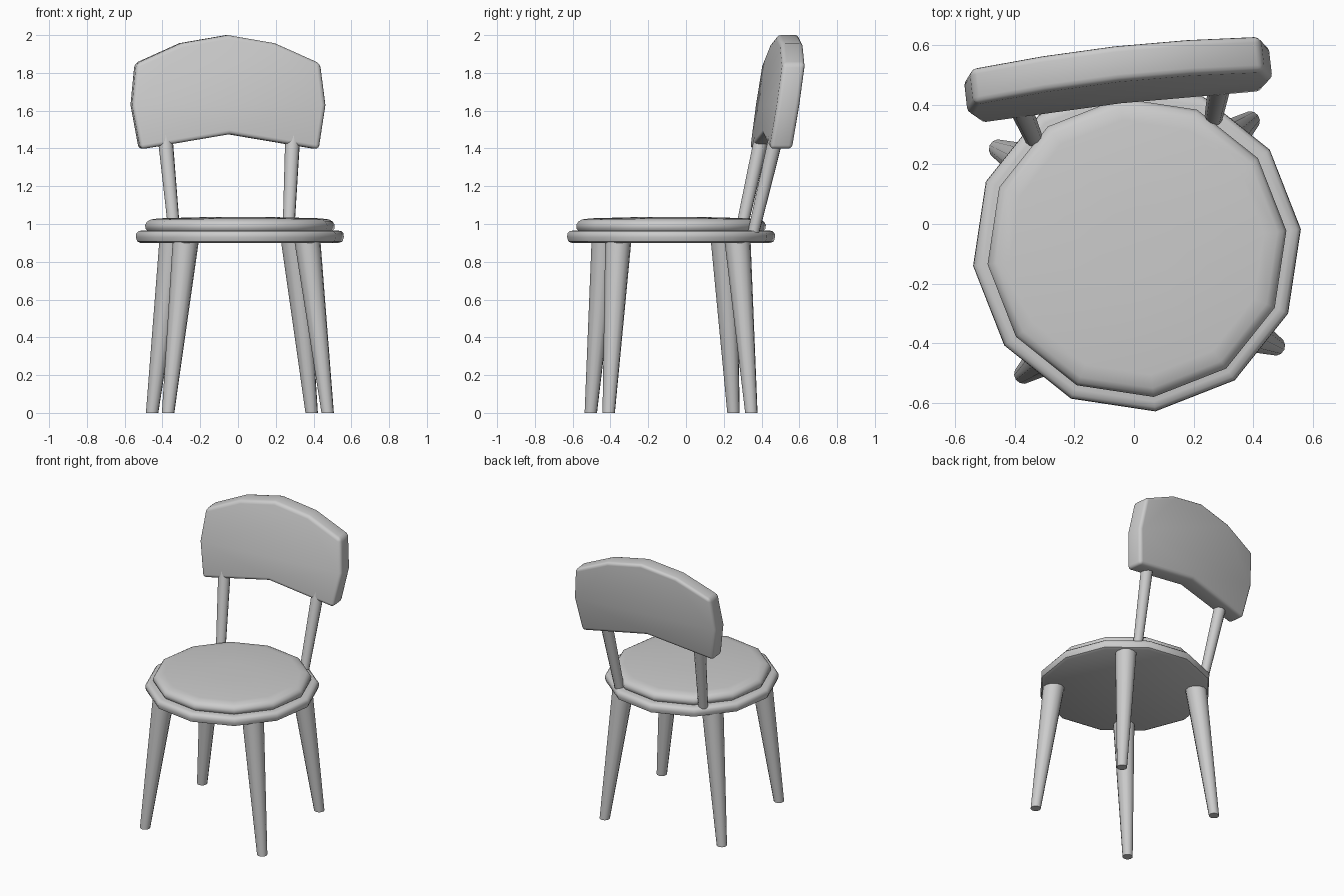
import bpy, bmesh, math
from mathutils import Vector, Matrix

cube = bpy.data.objects.get("Cube")
if cube:
    bpy.data.objects.remove(cube, do_unlink=True)

# One plain grey for the whole chair
grey = bpy.data.materials.new("plain grey")
grey.use_nodes = True
colour = (0.6, 0.6, 0.6, 1)
grey.diffuse_color = colour
grey.node_tree.nodes["Principled BSDF"].inputs["Base Color"].default_value = colour

# The chair stands slightly turned about its seat centre
PLACE = Matrix.Translation((0.01, -0.079, 0)) @ Matrix.Rotation(math.radians(6.4), 4, "Z")


def finish(name, bm, bevel=0, segments=3, angle=40):
    bmesh.ops.recalc_face_normals(bm, faces=bm.faces)
    mesh = bpy.data.meshes.new(name)
    bm.to_mesh(mesh)
    bm.free()
    mesh.materials.append(grey)
    obj = bpy.data.objects.new(name, mesh)
    bpy.context.collection.objects.link(obj)
    obj.matrix_world = PLACE
    bpy.ops.object.select_all(action="DESELECT")
    obj.select_set(True)
    bpy.context.view_layer.objects.active = obj
    if bevel:
        mod = obj.modifiers.new("rounded edges", "BEVEL")
        mod.width = bevel
        mod.segments = segments
        mod.limit_method = "ANGLE"
        mod.angle_limit = math.radians(35)
        bpy.ops.object.modifier_apply(modifier=mod.name)
    bpy.ops.object.shade_smooth_by_angle(angle=math.radians(angle))
    return obj


def lathe(name, profile, sides=12):
    bm = bmesh.new()
    verts = [bm.verts.new((r, 0, z)) for r, z in profile]
    edges = [bm.edges.new(pair) for pair in zip(verts, verts[1:])]
    bmesh.ops.spin(bm, geom=verts + edges, cent=(0, 0, 0), axis=(0, 0, 1),
                   angle=math.tau, steps=sides)
    bmesh.ops.remove_doubles(bm, verts=bm.verts, dist=0.0005)
    finish(name, bm)


def rod(name, start, end, r_start, r_end, sides=12):
    # Tapered round bar whose ends are cut level
    bm = bmesh.new()
    rings = []
    for centre, r in ((start, r_start), (end, r_end)):
        rings.append([bm.verts.new(Vector(centre) + Vector((
            r * math.cos(i * math.tau / sides), r * math.sin(i * math.tau / sides), 0)))
            for i in range(sides)])
    low, high = rings
    for i in range(sides):
        j = (i + 1) % sides
        bm.faces.new((low[i], low[j], high[j], high[i]))
    bm.faces.new(low)
    bm.faces.new(high)
    finish(name, bm)


# Seat: wide base with a slightly smaller domed cushion
lathe("seat_base", [(0, 0.9), (0.53, 0.9), (0.547, 0.908), (0.554, 0.93),
                    (0.552, 0.95), (0.54, 0.962), (0.52, 0.966), (0, 0.966)])
lathe("seat_cushion", [(0, 0.96), (0.49, 0.96), (0.503, 0.975), (0.505, 0.995),
                       (0.495, 1.012), (0.475, 1.024), (0.43, 1.03),
                       (0.13, 1.038), (0, 1.038)])

# Splayed legs and back posts, mirrored left and right
for side, sx in (("left", 1), ("right", -1)):
    for end, sy in (("front", -1), ("back", 1)):
        rod(f"{end}_{side}_leg", (sx * 0.425, sy * 0.38, 0),
            (sx * 0.323, sy * 0.317, 0.92), 0.033, 0.07)
    rod(f"{side}_back_post", (sx * 0.304, 0.405, 0.955),
        (sx * 0.344, 0.535, 1.52), 0.031, 0.041)

# Backrest: arched slab, leaning backwards
half = [(0, 2.0), (0.25, 1.957), (0.49, 1.85), (0.515, 1.63), (0.475, 1.395)]
outline = half + [(-x, z) for x, z in reversed(half[1:])]
outline.insert(len(half), (0, 1.475))
bm = bmesh.new()
face = bm.faces.new([bm.verts.new((x, 0.506 + 0.15 * (z - 1.62), z)) for x, z in outline])
moved = bmesh.ops.extrude_face_region(bm, geom=[face])["geom"]
bmesh.ops.translate(bm, vec=(0, 0.12, 0),
                    verts=[g for g in moved if isinstance(g, bmesh.types.BMVert)])
finish("backrest", bm, bevel=0.022)
